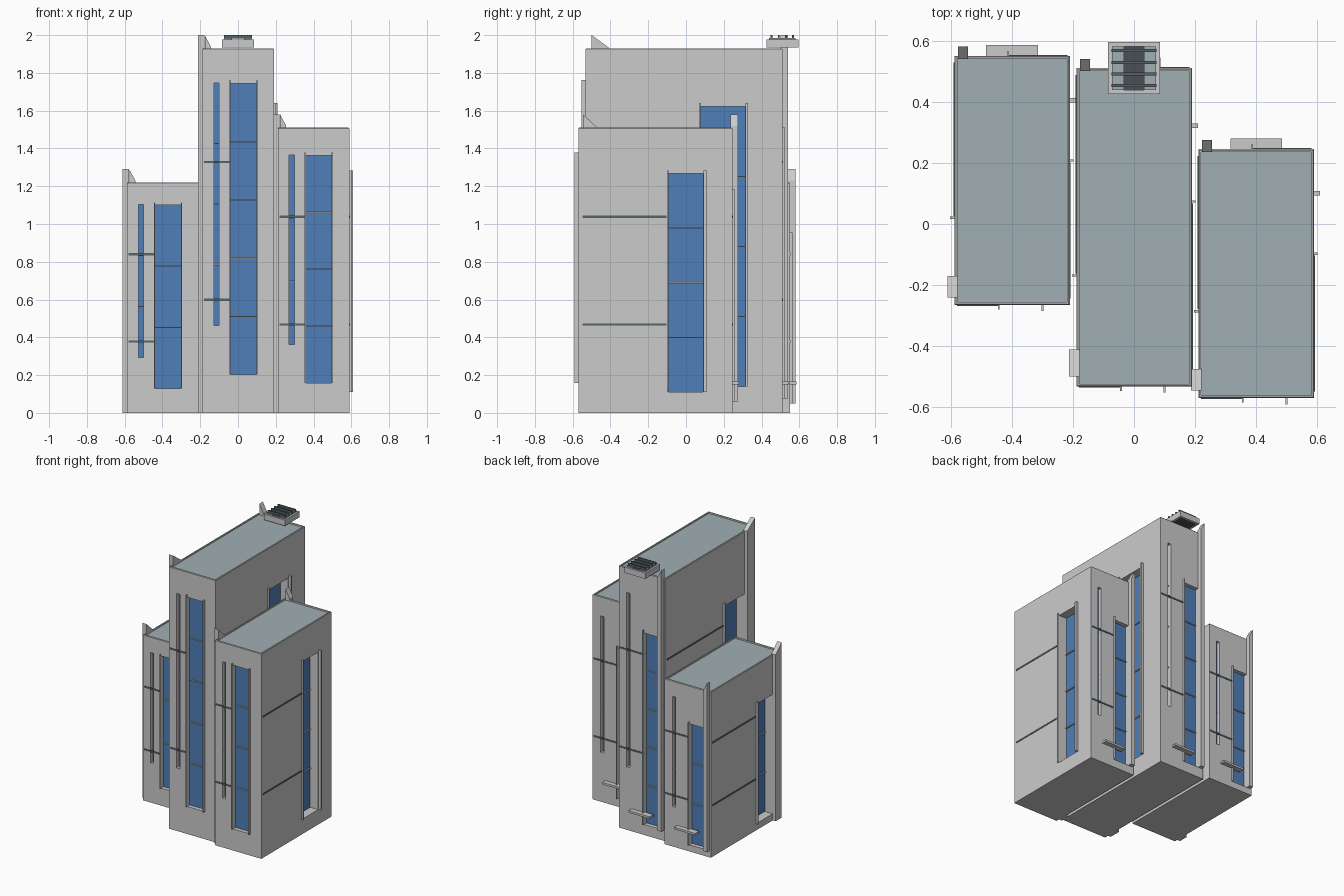
import bpy, bmesh
from mathutils import Vector

if "Cube" in bpy.data.objects:
    bpy.data.objects.remove(bpy.data.objects["Cube"])

def mat(name, c):
    m = bpy.data.materials.new(name)
    m.diffuse_color = (*c, 1)
    m.use_nodes = True
    m.node_tree.nodes["Principled BSDF"].inputs["Base Color"].default_value = m.diffuse_color
    return m

GLASS = mat("blue_glass", (0.08, 0.21, 0.48))
ROOF = mat("roof_grey", (0.35, 0.43, 0.45))
DARK = mat("dark_trim", (0.09, 0.13, 0.14))
UNIT = mat("dark_unit", (0.07, 0.08, 0.09))

def add_prism(bm, pts8):
    v = [bm.verts.new(p) for p in pts8]
    for f in ((0, 3, 2, 1), (4, 5, 6, 7), (0, 1, 5, 4), (1, 2, 6, 5), (2, 3, 7, 6), (3, 0, 4, 7)):
        bm.faces.new([v[i] for i in f])

def box_pts(x0, x1, y0, y1, z0, z1):
    return [(x, y, z) for z in (z0, z1) for x, y in ((x0, y0), (x1, y0), (x1, y1), (x0, y1))]

def make(name, prisms, material=None):
    bm = bmesh.new()
    for p in prisms:
        add_prism(bm, p)
    bmesh.ops.recalc_face_normals(bm, faces=bm.faces)
    me = bpy.data.meshes.new(name)
    bm.to_mesh(me)
    bm.free()
    ob = bpy.data.objects.new(name, me)
    bpy.context.collection.objects.link(ob)
    if material:
        me.materials.append(material)
    return ob

class Tower:
    def __init__(self, name, x0, x1, y0, y1, h, panes):
        self.name, self.h, self.panes = name, h, panes
        self.x0, self.x1, self.y0, self.y1 = x0, x1, y0, y1
        self.cx, self.cy, self.d = (x0 + x1) / 2, (y0 + y1) / 2, y1 - y0
        self.cuts, self.glass, self.mull, self.bars, self.fins = [], [], [], [], []

    # block on a facade: u along the wall, o outward from it; zb is the top at u1
    def block(self, face, u0, u1, z0, z1, o0, o1, zb=None):
        zb = z1 if zb is None else zb
        out = []
        for lo in (True, False):
            for u, o in ((u0, o0), (u1, o0), (u1, o1), (u0, o1)):
                z = z0 if lo else (z1 if u == u0 else zb)
                out.append({"front": (u, self.y0 - o, z), "back": (u, self.y1 + o, z),
                            "left": (self.x0 - o, u, z), "right": (self.x1 + o, u, z)}[face])
        return out

    # recessed glazing split by horizontal mullions
    def window(self, face, u0, u1, z0, z1, depth, n):
        self.cuts.append(self.block(face, u0, u1, z0, z1, -depth, 0.02))
        self.glass.append(self.block(face, u0, u1, z0, z1, -depth - 0.004, -depth + 0.006))
        for i in range(1, n):
            z = z0 + (z1 - z0) * i / n
            self.mull.append(self.block(face, u0, u1, z - 0.003, z + 0.003, -depth, -depth + 0.014))

    def fin(self, face, u, w, z0, z1, proj):
        self.fins.append(self.block(face, u - w / 2, u + w / 2, z0, z1, -0.01, proj))

    def bar_pair(self, face, u0, u1):
        for k in (0.31, 0.688):
            z = k * self.h
            self.bars.append(self.block(face, u0, u1, z - 0.006, z + 0.006, -0.004, 0.003))

    def build(self):
        h, cx, cy, d, n = self.h, self.cx, self.cy, self.d, self.panes
        # front: tall window, slit, fins, bars
        a, b = cx - 0.042, cx + 0.097
        self.window("front", a, b, 0.105 * h, 0.903 * h, 0.035, n)
        self.window("front", cx - 0.129, cx - 0.102, 0.24 * h, 0.905 * h, 0.035, max(3, n - 1))
        self.fin("front", a - 0.002, 0.006, 0.105 * h, 0.913 * h, 0.014)
        self.fin("front", b + 0.002, 0.006, 0.105 * h, 0.913 * h, 0.02)
        self.bar_pair("front", cx - 0.181, a)
        # back: window beside a sloped blade, slit, canopy
        a, b = cx - 0.145, cx - 0.017
        self.window("back", a, b, 0.04 * h, 0.77 * h, 0.035, n)
        self.window("back", cx + 0.098, cx + 0.125, 0.24 * h, 0.905 * h, 0.035, max(3, n - 1))
        self.fin("back", b + 0.003, 0.006, 0.04 * h, 0.783 * h, 0.015)
        self.fins.append(self.block("back", cx - 0.177, cx - 0.145, 0.04 * h, h + 0.07, -0.01, 0.03, h + 0.01))
        self.bar_pair("back", b, cx + 0.181)
        make(self.name + "_canopy", [self.block("back", cx - 0.085, cx + 0.085, 0.15, 0.165, -0.01, 0.035)])
        # right side: window with thin and thick fins
        a, b = cy + 0.085 * d, cy + 0.31 * d
        self.window("right", a, b, 0.073 * h, 0.84 * h, 0.07, max(3, min(4, n)))
        self.fin("right", a - 0.004, 0.008, 0.073 * h, 0.85 * h, 0.012)
        self.fin("right", b + 0.01, 0.015, 0.073 * h, 0.85 * h, 0.02)
        self.bar_pair("right", self.y0 + 0.022, a - 0.01)
        # left side: window beside a sloped blade
        a, b = cy - 0.383 * d, cy - 0.155 * d
        self.window("left", a, b, 0.04 * h, 0.76 * h, 0.07, max(3, min(4, n)))
        self.fin("left", b + 0.004, 0.008, 0.04 * h, 0.775 * h, 0.015)
        self.fins.append(self.block("left", a - 0.086 * d, a, 0.0, h + 0.07, -0.01, 0.024, h + 0.005))
        self.bar_pair("left", b + 0.01, self.y1 - 0.022)

        # tower body, top edge bevelled, recesses and roof tray cut out
        body = make(self.name + "_tower", [box_pts(self.x0, self.x1, self.y0, self.y1, 0, h)])
        bm = bmesh.new()
        bm.from_mesh(body.data)
        top = [e for e in bm.edges if all(v.co.z > h - 0.001 for v in e.verts)]
        bmesh.ops.bevel(bm, geom=top, offset=0.004, segments=1, affect='EDGES')
        bm.to_mesh(body.data)
        bm.free()
        t = 0.009
        self.cuts.append(box_pts(self.x0 + t, self.x1 - t, self.y0 + t, self.y1 - t, h - 0.015, h + 0.05))
        cutter = make("cutter", self.cuts)
        mod = body.modifiers.new("cut", 'BOOLEAN')
        mod.operation, mod.object, mod.solver = 'DIFFERENCE', cutter, 'EXACT'
        bpy.context.view_layer.objects.active = body
        bpy.ops.object.modifier_apply(modifier="cut")
        bpy.data.objects.remove(cutter)

        make(self.name + "_roof_deck", [box_pts(self.x0 + t, self.x1 - t, self.y0 + t, self.y1 - t, h - 0.02, h - 0.011)], ROOF)
        make(self.name + "_glass", self.glass, GLASS)
        make(self.name + "_mullions", self.mull)
        make(self.name + "_wall_bars", self.bars, DARK)
        make(self.name + "_fins", self.fins)

Tower("left", -0.587, -0.21, -0.265, 0.55, 1.22, 3).build()
Tower("middle", -0.188, 0.19, -0.532, 0.51, 1.93, 5).build()
Tower("right", 0.211, 0.589, -0.57, 0.245, 1.51, 4).build()

# rooftop ventilation unit overhanging the back edge
s, ya, yb = 0.085, 0.425, 0.595
w = 0.014
make("vent_frame", [box_pts(-s, s, ya, ya + w, 1.935, 1.978), box_pts(-s, s, yb - w, yb, 1.935, 1.978),
                    box_pts(-s, -s + w, ya + w, yb - w, 1.935, 1.978),
                    box_pts(s - w, s, ya + w, yb - w, 1.935, 1.978)])
make("vent_base", [box_pts(-s + w, s - w, ya + w, yb - w, 1.937, 1.965)], UNIT)
make("vent_rails", [box_pts(c - 0.02, c + 0.02, ya + w, yb - w, 1.965, 1.985) for c in (-0.052, 0.052)], ROOF)
make("vent_slats", [box_pts(-0.073, 0.073, y - 0.005, y + 0.005, 1.983, 2.0)
                    for y in (0.453, 0.491, 0.529, 0.567)], DARK)
